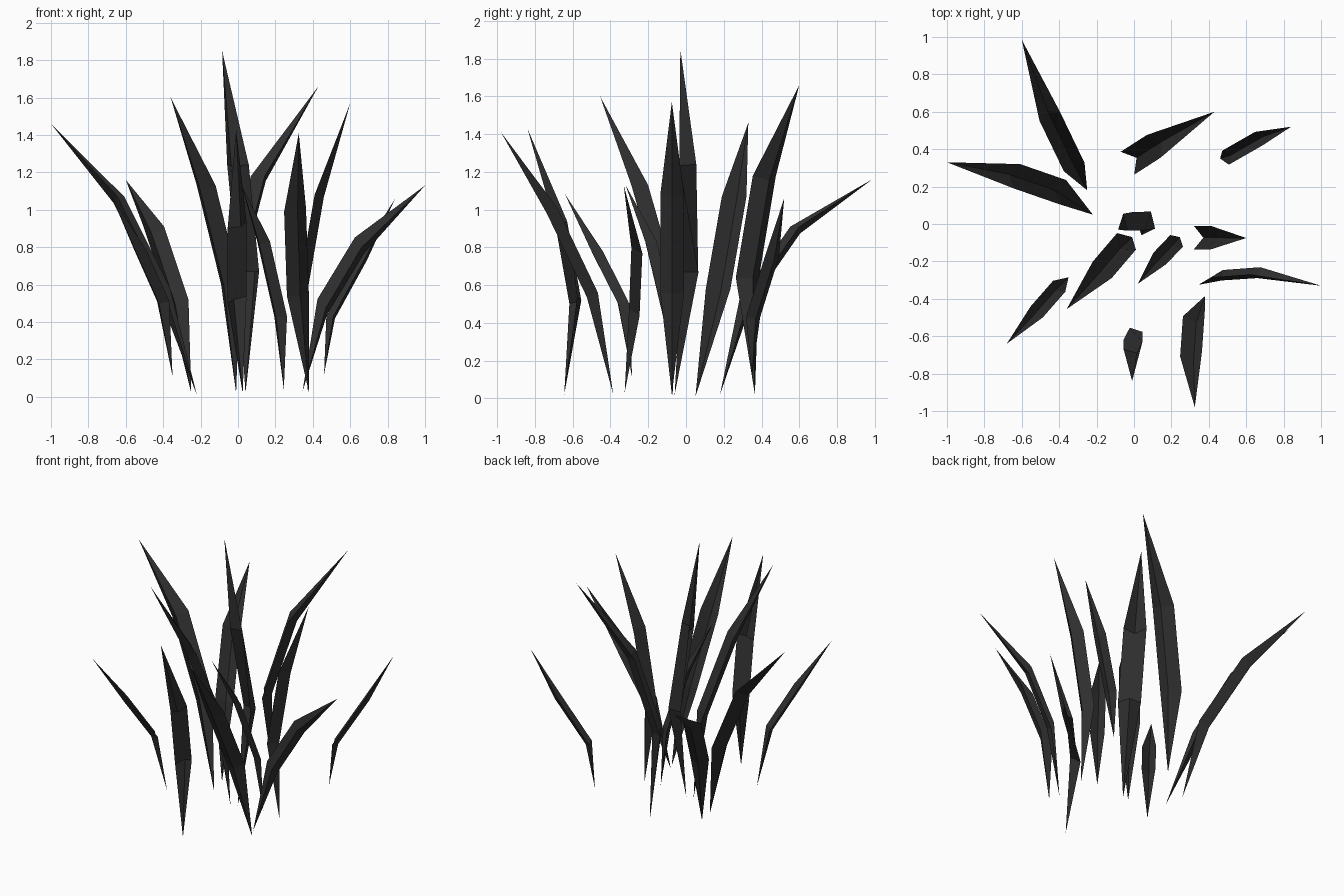
import bpy
import bmesh
from mathutils import Vector

cube = bpy.data.objects.get("Cube")
if cube:
    bpy.data.objects.remove(cube, do_unlink=True)

COLOUR = (0.028, 0.028, 0.028, 1)
charcoal = bpy.data.materials.new("charcoal")
charcoal.use_nodes = True
charcoal.diffuse_color = COLOUR
bsdf = charcoal.node_tree.nodes["Principled BSDF"]
bsdf.inputs["Base Color"].default_value = COLOUR
bsdf.inputs["Roughness"].default_value = 1


def blade(name, base, low, high, tip, side=None):
    """A pointed leaf with a keel: two widened sections between base and tip."""
    base, low, high, tip = (Vector(p) for p in (base, low, high, tip))
    lean = tip - low
    # The leaf lies across its own lean unless it is twisted
    side = Vector(side) if side else Vector((lean.y, -lean.x, 0))
    side.normalize()
    width = 0.079 * ((low - base).length + (high - low).length + (tip - high).length)

    bm = bmesh.new()
    root, point = bm.verts.new(base), bm.verts.new(tip)
    sections = []
    for centre, tangent in ((low, high - base), (high, tip - low)):
        keel = side.cross(tangent).normalized()
        if keel.z > 0:
            keel.negate()
        offsets = (-side * width / 2, keel * width * 0.4, side * width / 2)
        sections.append([bm.verts.new(centre + o) for o in offsets])

    lower, upper = sections
    for i in range(2):
        bm.faces.new((root, lower[i + 1], lower[i]))
        bm.faces.new((lower[i], lower[i + 1], upper[i + 1], upper[i]))
        bm.faces.new((upper[i], upper[i + 1], point))
    bmesh.ops.recalc_face_normals(bm, faces=bm.faces)
    # Turn the open sheet's normals to the upper, inner side
    if sum(f.normal.z * f.calc_area() for f in bm.faces) < 0:
        bmesh.ops.reverse_faces(bm, faces=bm.faces)

    mesh = bpy.data.meshes.new(name)
    bm.to_mesh(mesh)
    bm.free()
    mesh.materials.append(charcoal)
    bpy.context.collection.objects.link(bpy.data.objects.new(name, mesh))


# Blades at the back
blade("back_left_long_blade", base=(-.25, .18, .02), low=(-.32, .305, .52),
      high=(-.45, .575, .91), tip=(-.6, .985, 1.16))
blade("back_right_long_blade", base=(-.22, .05, .01), low=(-.38, .17, .58),
      high=(-.625, .255, 1.07), tip=(-1, .33, 1.46))
blade("back_middle_blade", base=(.025, .365, .02), low=(-.035, .325, .64),
      high=(.105, .415, 1.18), tip=(.43, .6, 1.66))
blade("back_corner_blade", base=(.46, .35, .12), low=(.49, .355, .43),
      high=(.665, .455, .75), tip=(.84, .52, 1.06))

# Blades in the middle
blade("tall_centre_blade", base=(.04, -.06, .02), low=(.055, .02, .67),
      high=(0, .01, 1.24), tip=(-.085, -.03, 1.85), side=(.11, -.085, 0))
blade("left_upright_blade", base=(.375, -.075, .02), low=(.32, -.073, .56),
      high=(.41, -.073, 1.08), tip=(.6, -.075, 1.57))
blade("left_drooping_blade", base=(.345, -.325, .03), low=(.45, -.265, .48),
      high=(.65, -.25, .81), tip=(1, -.33, 1.13), side=(.06, .045, -.1))

# Blades at the front
blade("front_left_blade", base=(.38, -.385, .02), low=(.32, -.48, .55),
      high=(.305, -.695, 1), tip=(.325, -.98, 1.41), side=(.11, .025, .02))
blade("front_middle_blade", base=(.025, -.645, .02), low=(-.005, -.597, .52),
      high=(-.005, -.65, .92), tip=(-.01, -.84, 1.43), side=(.11, .045, .04))
blade("front_corner_blade", base=(-.35, -.285, .11), low=(-.4, -.333, .51),
      high=(-.52, -.47, .78), tip=(-.68, -.64, 1.08))
blade("front_tall_blade", base=(-.01, -.07, .02), low=(-.04, -.093, .6),
      high=(-.17, -.245, 1.13), tip=(-.36, -.455, 1.6))
blade("front_short_blade", base=(.245, -.07, .04), low=(.228, -.09, .43),
      high=(.137, -.185, .83), tip=(.02, -.32, 1.13))
